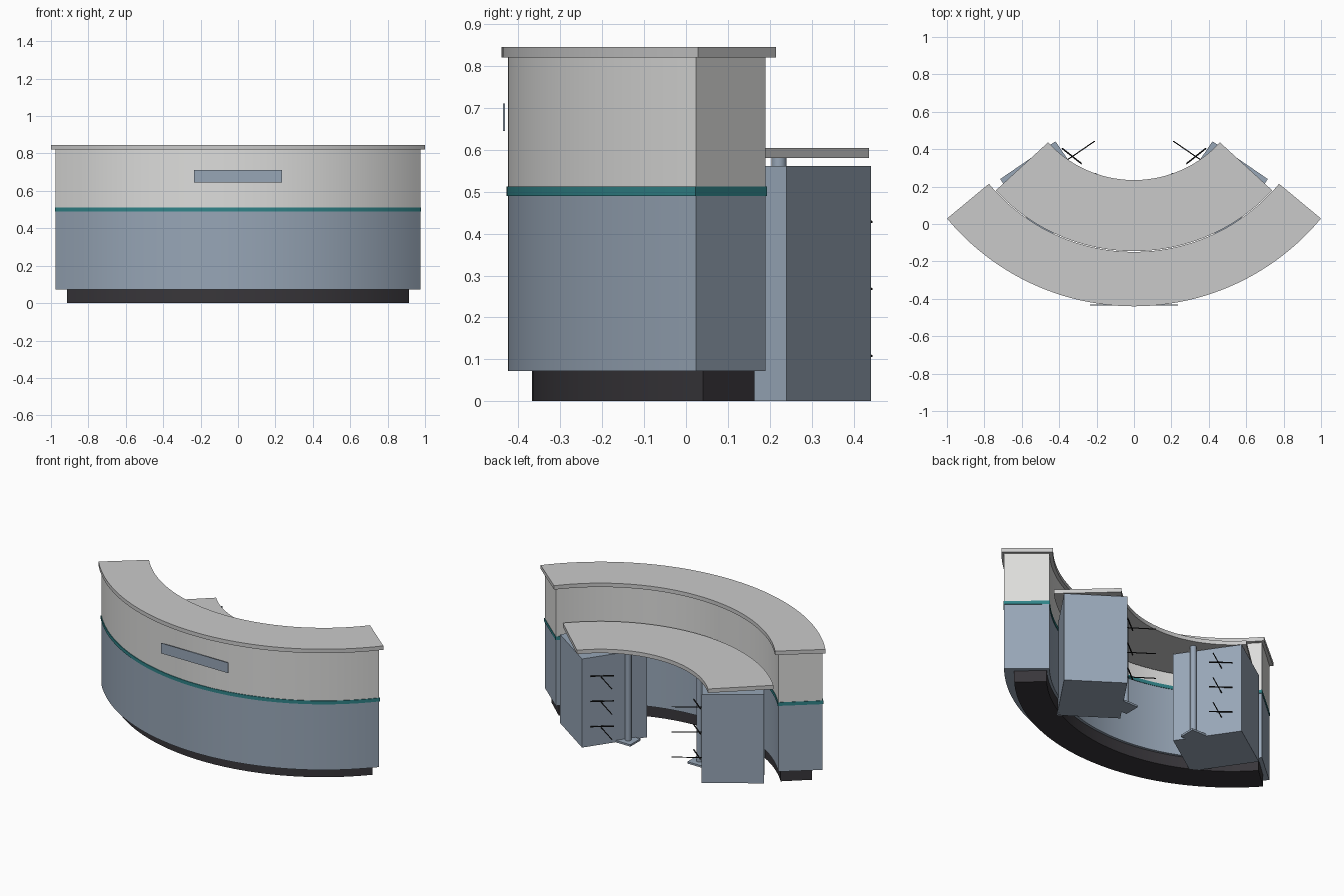
import bpy, bmesh, math
from mathutils import Vector, Matrix

if "Cube" in bpy.data.objects:
    bpy.data.objects.remove(bpy.data.objects["Cube"])

CY = 0.859  # common centre of all arcs is (0, CY)


def mat(name, rgb):
    m = bpy.data.materials.new(name)
    m.diffuse_color = (*rgb, 1)
    m.use_nodes = True
    m.node_tree.nodes["Principled BSDF"].inputs["Base Color"].default_value = m.diffuse_color
    return m


WHITE = mat("warm_white_panel", (0.72, 0.72, 0.71))
TOP = mat("grey_worktop", (0.59, 0.59, 0.59))
BLUE = mat("blue_grey", (0.31, 0.38, 0.47))
TEAL = mat("teal_trim", (0.03, 0.23, 0.25))
DARK = mat("dark_plinth", (0.04, 0.037, 0.043))
BLACK = mat("black_metal", (0.01, 0.01, 0.01))


def finish(name, bm, material, smooth=False):
    bmesh.ops.recalc_face_normals(bm, faces=bm.faces)
    me = bpy.data.meshes.new(name)
    bm.to_mesh(me)
    bm.free()
    ob = bpy.data.objects.new(name, me)
    bpy.context.collection.objects.link(ob)
    me.materials.append(material)
    if smooth:
        bpy.ops.object.select_all(action='DESELECT')
        ob.select_set(True)
        bpy.context.view_layer.objects.active = ob
        bpy.ops.object.shade_smooth_by_angle(angle=math.radians(30))
    return ob


def arc_block(name, r0, r1, z0, z1, half_deg, material, n=48):
    """Rectangular section swept along an arc bulging towards -y."""
    bm = bmesh.new()
    rings = []
    for i in range(n + 1):
        a = math.radians(half_deg) * (2 * i / n - 1)
        s, c = math.sin(a), math.cos(a)
        rings.append([bm.verts.new((r * s, CY - r * c, z))
                      for r, z in ((r0, z0), (r1, z0), (r1, z1), (r0, z1))])
    for p, q in zip(rings, rings[1:]):
        for k in range(4):
            j = (k + 1) % 4
            bm.faces.new((p[k], p[j], q[j], q[k]))
    bm.faces.new(rings[0])
    bm.faces.new(rings[-1])
    return finish(name, bm, material, True)


def box(name, centre, size, yaw, material):
    bm = bmesh.new()
    bmesh.ops.create_cube(bm, size=1, matrix=Matrix.Translation(centre)
                          @ Matrix.Rotation(yaw, 4, 'Z')
                          @ Matrix.Diagonal((*size, 1)))
    return finish(name, bm, material)


def rod(name, a, b, radius, sides, material):
    a, b = Vector(a), Vector(b)
    d = b - a
    bm = bmesh.new()
    bmesh.ops.create_cone(bm, cap_ends=True, segments=sides, radius1=radius,
                          radius2=radius, depth=d.length,
                          matrix=Matrix.Translation((a + b) / 2)
                          @ d.to_track_quat('Z', 'Y').to_matrix().to_4x4())
    return finish(name, bm, material, True)


# Curved counter, from the floor up
arc_block("plinth", 1.044, 1.227, 0.0, 0.075, 48.2, DARK)
arc_block("lower_panel", 1.028, 1.284, 0.072, 0.492, 49.4, BLUE)
arc_block("trim_band", 1.025, 1.288, 0.49, 0.512, 49.5, TEAL)
arc_block("upper_panel", 1.028, 1.284, 0.51, 0.822, 49.4, WHITE)
arc_block("counter_top", 1.008, 1.299, 0.82, 0.845, 50.3, TOP)
arc_block("desk_top", 0.624, 1.004, 0.58, 0.605, 47.4, TOP)

# Flat plate on the front
box("front_plate", (0, -0.434, 0.678), (0.47, 0.005, 0.065), 0, BLUE)

# Drawer pedestals, posts and handles, mirrored left and right
YAW = math.radians(-34.3)
for side, m in (("right", 1), ("left", -1)):
    u = Vector((math.cos(YAW), math.sin(YAW)))   # depth direction
    v = Vector((u.y, -u.x))                      # along the drawer face
    c = Vector((0.42, 0.442)) + u * 0.179 + v * 0.20
    box(side + "_pedestal", (m * c.x, c.y, 0.281), (0.358, 0.40, 0.562), m * YAW, BLUE)
    rod(side + "_post", (m * 0.25, 0.222, 0), (m * 0.25, 0.222, 0.582), 0.018, 24, BLUE)
    box(side + "_post_foot", (m * 0.25, 0.222, 0.006), (0.10, 0.10, 0.012), 0, BLUE)
    for i in range(3):
        z = 0.108 + 0.16 * i
        rod(f"{side}_handle_stem_{i + 1}", (m * 0.21, 0.443, z),
            (m * 0.365, 0.337, z), 0.003, 8, BLACK)
        rod(f"{side}_handle_bar_{i + 1}", (m * 0.28, 0.322, z + 0.02),
            (m * 0.385, 0.405, z + 0.02), 0.004, 8, BLACK)
